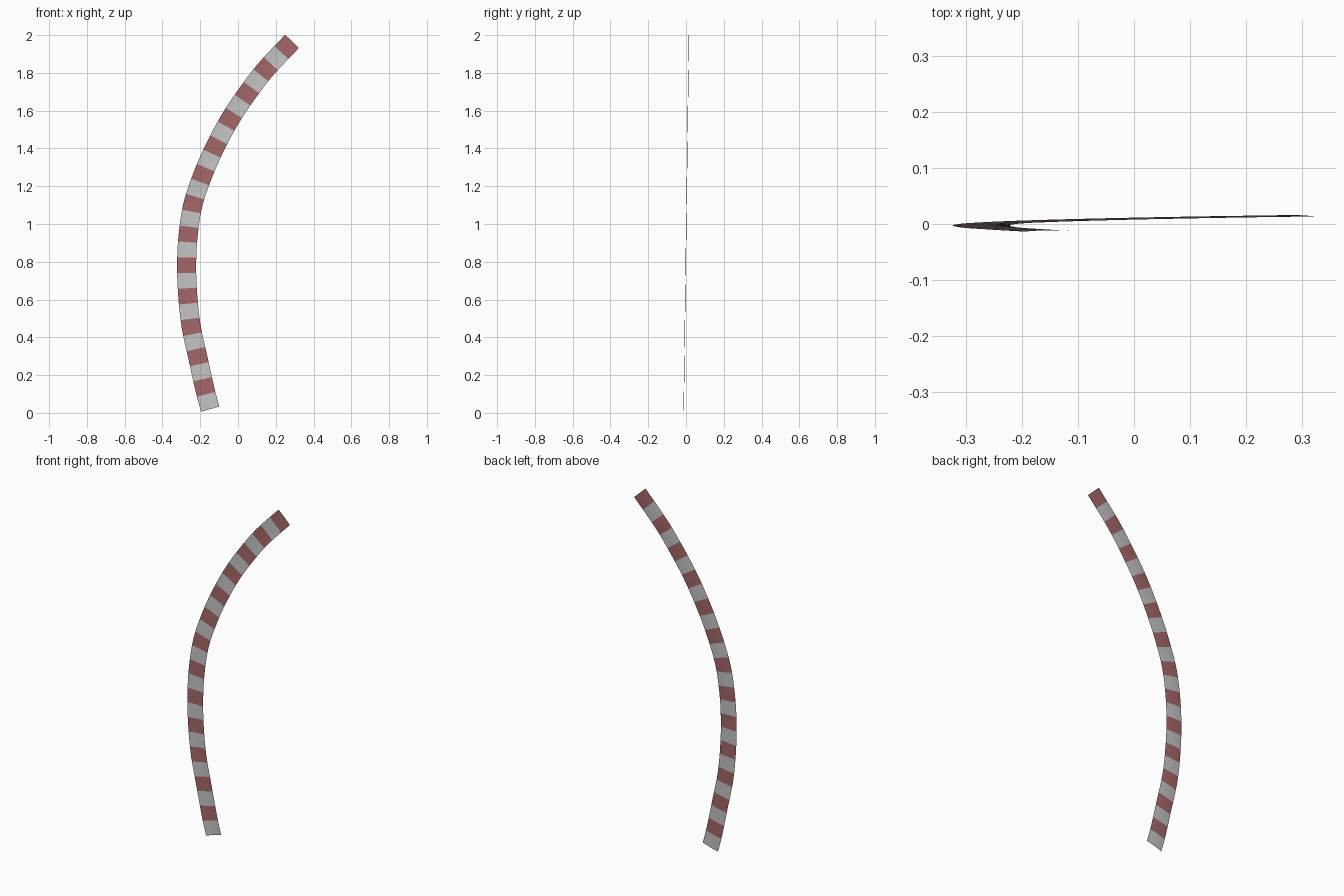
import bpy, bmesh
from mathutils import Vector

if "Cube" in bpy.data.objects:
    bpy.data.objects.remove(bpy.data.objects["Cube"])

STRIPES, SUB, HALF = 26, 3, 0.0505

# centre line in (x, z), bottom to top
path = [(-.147, .02), (-.174, .12), (-.214, .3), (-.248, .458), (-.266, .62),
        (-.272, .78), (-.264, .94), (-.238, 1.105), (-.185, 1.263), (-.12, 1.41),
        (-.042, 1.555), (.048, 1.69), (.148, 1.82), (.286, 1.967)]
pts = [Vector(p) for p in path]
pts = [2 * pts[0] - pts[1]] + pts + [2 * pts[-1] - pts[-2]]


def spline(a, b, c, d, t):
    return 0.5 * (2 * b + (c - a) * t + (2 * a - 5 * b + 4 * c - d) * t**2
                  + (3 * b - a - 3 * c + d) * t**3)


# dense curve, then even spacing along its length
dense = [spline(*pts[i:i + 4], k / 30) for i in range(len(pts) - 3) for k in range(30)]
dense.append(pts[-2])
dist = [0.0]
for a, b in zip(dense, dense[1:]):
    dist.append(dist[-1] + (b - a).length)


def at(s):
    i = 0
    while i < len(dist) - 2 and dist[i + 1] < s:
        i += 1
    return dense[i].lerp(dense[i + 1], (s - dist[i]) / (dist[i + 1] - dist[i]))


def material(name, rgb):
    m = bpy.data.materials.new(name)
    m.diffuse_color = (*rgb, 1)
    m.use_nodes = True
    m.node_tree.nodes["Principled BSDF"].inputs["Base Color"].default_value = m.diffuse_color
    return m


# thin ribbon, slightly leaning back and slightly cambered
n = STRIPES * SUB
step = dist[-1] / n
line = [at(i * step) for i in range(n + 1)]
bm = bmesh.new()
rows = []
for i, c in enumerate(line):
    tan = (line[min(i + 2, n)] - line[max(i - 2, 0)]).normalized()
    side = Vector((tan.y, -tan.x))
    row = []
    for u in (-1, -.5, 0, .5, 1):
        p = c + side * HALF * u
        y = -0.0125 + 0.014 * p.y + 0.002 * (1 - u * u) - 0.001
        row.append(bm.verts.new((p.x, y, p.y)))
    rows.append(row)
# alternate stripe colours, grey first
for i in range(n):
    for j in range(4):
        f = bm.faces.new((rows[i][j], rows[i][j + 1], rows[i + 1][j + 1], rows[i + 1][j]))
        f.material_index = (i // SUB) % 2
        f.smooth = True
me = bpy.data.meshes.new("striped_ribbon")
bm.to_mesh(me)
bm.free()
me.materials.append(material("light grey", (.55, .55, .55)))
me.materials.append(material("dull red", (.37, .135, .135)))
bpy.context.collection.objects.link(bpy.data.objects.new("striped_ribbon", me))
